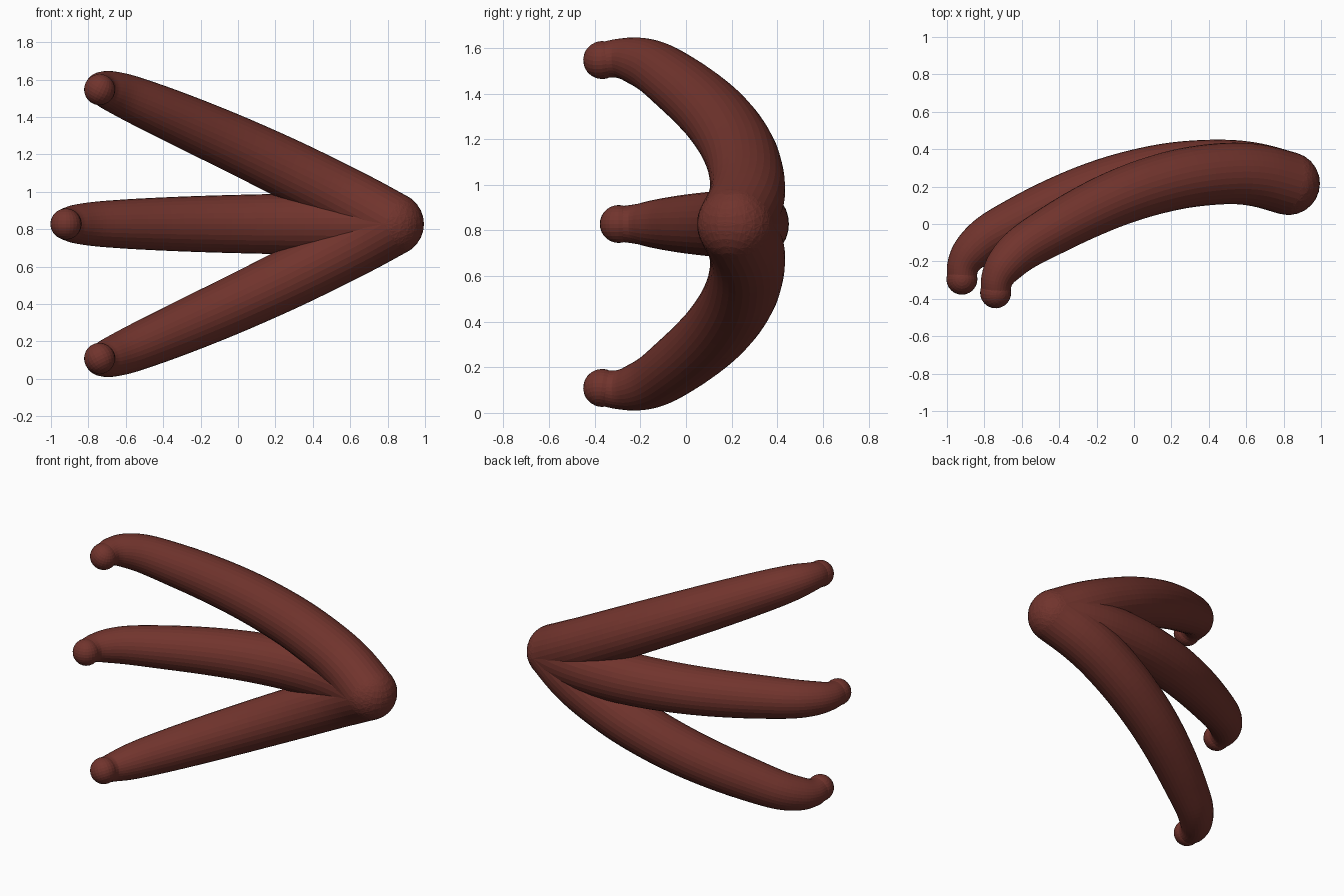
import bpy, bmesh, math
from mathutils import Vector, Matrix

if "Cube" in bpy.data.objects:
    bpy.data.objects.remove(bpy.data.objects["Cube"])

mat = bpy.data.materials.new("dark red brown")
mat.diffuse_color = (0.165, 0.034, 0.026, 1)
mat.use_nodes = True
mat.node_tree.nodes["Principled BSDF"].inputs["Base Color"].default_value = mat.diffuse_color

BASE = Vector((0.825, 0.217, 0.828))
SIDES, STEPS = 32, 6

# Centre line of one claw relative to the base: x, y, radius
PATH = [(0, 0, .169), (-.18, .050, .167), (-.36, .070, .164), (-.60, .060, .161),
        (-.825, .022, .156), (-1.03, -.034, .150), (-1.23, -.108, .142),
        (-1.42, -.193, .132), (-1.59, -.280, .119), (-1.69, -.363, .104),
        (-1.737, -.437, .087), (-1.745, -.512, .077)]
TIP_RADIUS = .083


def smooth_path(pts):
    """Catmull-Rom samples through the path points."""
    p = [Vector(q) for q in pts]
    p = [2 * p[0] - p[1]] + p + [2 * p[-1] - p[-2]]
    out = []
    for i in range(1, len(p) - 2):
        a, b, c, d = p[i - 1:i + 3]
        for k in range(STEPS):
            t = k / STEPS
            out.append(0.5 * (2 * b + (c - a) * t + (2 * a - 5 * b + 4 * c - d) * t * t
                              + (3 * b - a - 3 * c + d) * t ** 3))
    return out + [p[-2]]


def claw(name, pitch, roll, turn):
    bm = bmesh.new()
    pts = smooth_path(PATH)
    rings = []
    for i, q in enumerate(pts):
        d = pts[min(i + 1, len(pts) - 1)] - pts[max(i - 1, 0)]
        n = Vector((-d.y, d.x, 0)).normalized()
        c = Vector((q.x, q.y, 0))
        rings.append([bm.verts.new(c + q.z * (n * math.cos(a) + Vector((0, 0, math.sin(a)))))
                      for a in (2 * math.pi * j / SIDES for j in range(SIDES))])
    for r, s in zip(rings, rings[1:]):
        for j in range(SIDES):
            k = (j + 1) % SIDES
            bm.faces.new((r[j], r[k], s[k], s[j]))
    # rounded ends
    for (x, y, _), r in ((PATH[0], PATH[0][2]), (PATH[-1], TIP_RADIUS)):
        bmesh.ops.create_uvsphere(bm, u_segments=24, v_segments=14, radius=r,
                                  matrix=Matrix.Translation((x, y, 0)))
    bmesh.ops.recalc_face_normals(bm, faces=bm.faces)
    rot = (Matrix.Rotation(math.radians(pitch), 4, 'Y')
           @ Matrix.Rotation(math.radians(roll), 4, 'X')
           @ Matrix.Rotation(math.radians(turn), 4, 'Z'))
    bm.transform(Matrix.Translation(BASE) @ rot)
    me = bpy.data.meshes.new(name)
    bm.to_mesh(me)
    bm.free()
    me.materials.append(mat)
    bpy.context.collection.objects.link(bpy.data.objects.new(name, me))


# Three claws fanning out from one joint
claw("middle_claw", 0, 0, 0)
claw("upper_claw", 27.4, 8, 2.6)
claw("lower_claw", -27.4, -8, 2.6)
